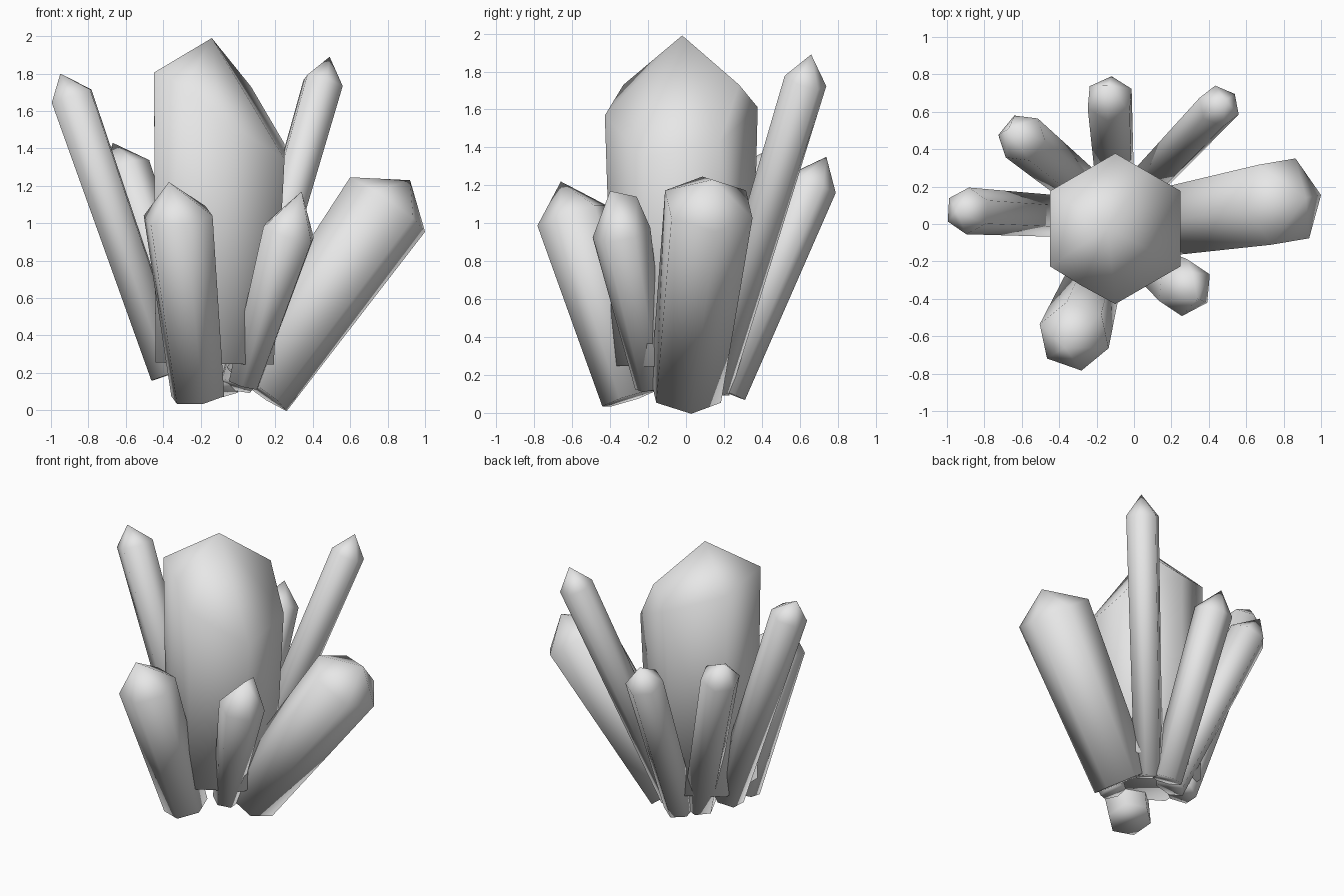
import bpy, bmesh, math
from mathutils import Vector

cube = bpy.data.objects.get("Cube")
if cube:
    bpy.data.objects.remove(cube, do_unlink=True)

stone = bpy.data.materials.new("pale_grey_crystal")
stone.use_nodes = True
GREY = (0.8, 0.8, 0.8, 1.0)
stone.diffuse_color = GREY
stone.node_tree.nodes["Principled BSDF"].inputs["Base Color"].default_value = GREY


def ring(center, u, v, radius, roll):
    """Six corners of a hexagon around a centre."""
    angles = [math.radians(roll + 60 * i) for i in range(6)]
    return [center + radius * (math.cos(a) * u + math.sin(a) * v) for a in angles]


def crystal(name, base, base_r, shoulder, shoulder_r, tip, roll=0, rises=(0,) * 6, chips=()):
    """Tapered hexagonal shaft with a pointed end; rises lift the shoulder corners."""
    base, shoulder, tip = Vector(base), Vector(shoulder), Vector(tip)
    axis = (shoulder - base).normalized()
    # Leaning shafts put a corner on their upper side
    up = Vector((0, 0, 1)) if axis.z < 0.99 else Vector((1, 0, 0))
    u = (up - axis * up.dot(axis)).normalized()
    v = axis.cross(u)
    top = ring(shoulder, u, v, shoulder_r, roll)
    for p, rise in zip(top, rises):
        p.z += rise
    points = ring(base, u, v, base_r, roll) + top + [tip] + [Vector(c) for c in chips]

    bm = bmesh.new()
    for p in points:
        bm.verts.new(p)
    bmesh.ops.convex_hull(bm, input=bm.verts[:])
    bmesh.ops.dissolve_limit(bm, angle_limit=math.radians(1),
                             verts=bm.verts[:], edges=bm.edges[:])
    bmesh.ops.recalc_face_normals(bm, faces=bm.faces[:])
    for f in bm.faces:
        f.smooth = True
    mesh = bpy.data.meshes.new(name)
    bm.to_mesh(mesh)
    bm.free()
    mesh.materials.append(stone)
    obj = bpy.data.objects.new(name, mesh)
    bpy.context.collection.objects.link(obj)


# Large upright crystal with an uneven shoulder and two extra facet corners
crystal("main_crystal", (-0.125, -0.02, 0.25), 0.365, (-0.10, -0.025, 1.60), 0.403,
        (-0.14, -0.02, 1.99), roll=30, rises=(-0.17, 0.01, 0.13, 0.20, -0.03, -0.25),
        chips=[(-0.28, -0.33, 1.73), (0.07, 0.28, 1.73)])

# Leaning crystals around it
crystal("tall_side_crystal", (-0.37, 0.04, 0.19), 0.11, (-0.89, 0.07, 1.68), 0.125,
        (-0.95, 0.07, 1.80), roll=30)
crystal("tall_back_crystal", (-0.01, 0.14, 0.13), 0.10, (0.455, 0.63, 1.75), 0.115,
        (0.49, 0.66, 1.89), roll=-8)
crystal("wide_side_crystal", (0.10, 0.0, 0.112), 0.20, (0.80, 0.12, 1.10), 0.25,
        (0.92, 0.14, 1.23))
crystal("short_front_crystal", (0.03, -0.18, 0.14), 0.09, (0.27, -0.34, 0.95), 0.155,
        (0.34, -0.40, 1.17), chips=[(0.31, -0.26, 1.14)])
crystal("thick_front_crystal", (-0.215, -0.30, 0.075), 0.15, (-0.32, -0.60, 1.04), 0.195,
        (-0.37, -0.66, 1.22), roll=30)
crystal("back_corner_crystal", (-0.20, 0.13, 0.13), 0.11, (-0.60, 0.46, 1.29), 0.135,
        (-0.67, 0.51, 1.43), roll=30)
crystal("short_back_crystal", (-0.10, 0.21, 0.11), 0.11, (-0.13, 0.67, 1.21), 0.13,
        (-0.14, 0.74, 1.35), roll=-8)
